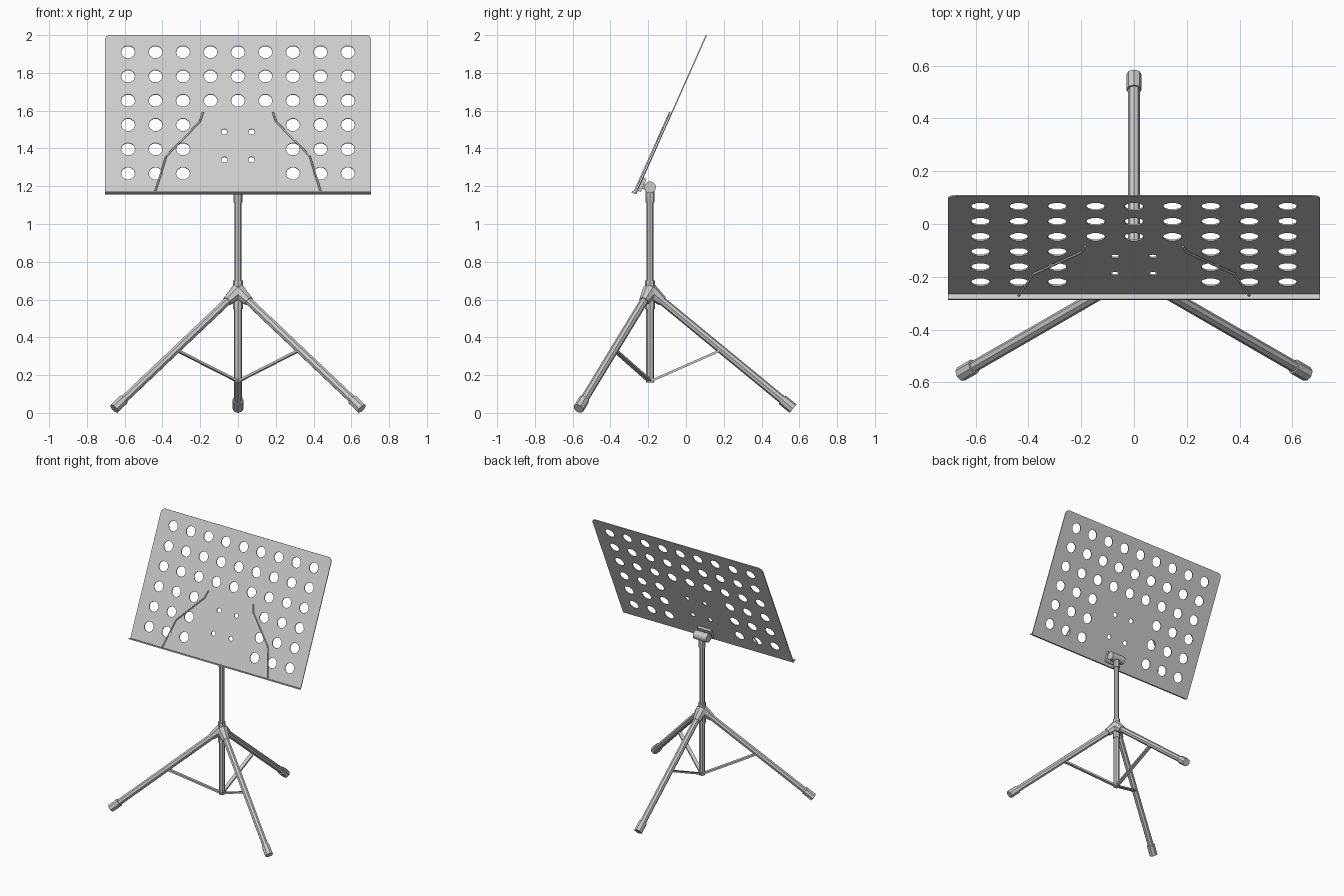
import bpy
from math import sin, cos, pi, radians
from mathutils import Vector, Matrix

if "Cube" in bpy.data.objects:
    bpy.data.objects.remove(bpy.data.objects["Cube"])

PY = -0.19                                   # y of the centre pole
TILT = radians(24)
DESK = Matrix.Translation((0, -0.265, 1.162)) @ Matrix.Rotation(pi / 2 - TILT, 4, 'X')


def tube(name, a, b, r1, r2=None, sides=8):
    a, b = Vector(a), Vector(b)
    d = b - a
    bpy.ops.mesh.primitive_cone_add(vertices=sides, radius1=r1, radius2=r1 if r2 is None else r2,
                                    depth=d.length, location=(a + b) / 2,
                                    rotation=d.to_track_quat('Z', 'Y').to_euler())
    ob = bpy.context.object
    ob.name = name
    return ob


def box(name, size, matrix):
    bpy.ops.mesh.primitive_cube_add(size=1)
    ob = bpy.context.object
    ob.name = name
    ob.matrix_world = matrix @ Matrix.Diagonal((*size, 1))
    return ob


def curve_mesh(name, loops, matrix, cyclic, **settings):
    cu = bpy.data.curves.new(name, 'CURVE')
    for k, v in settings.items():
        setattr(cu, k, v)
    for pts in loops:
        sp = cu.splines.new('POLY')
        sp.points.add(len(pts) - 1)
        for p, co in zip(sp.points, pts):
            p.co = (*co, 1)
        sp.use_cyclic_u = cyclic
    ob = bpy.data.objects.new(name, cu)
    bpy.context.collection.objects.link(ob)
    ob.matrix_world = matrix
    bpy.ops.object.select_all(action='DESELECT')
    ob.select_set(True)
    bpy.context.view_layer.objects.active = ob
    bpy.ops.object.convert(target='MESH')
    return bpy.context.object


def ring(x, v, r, n):
    return [(x + r * cos(2 * pi * i / n), v + r * sin(2 * pi * i / n), 0) for i in range(n)]


def up(z):
    return (z - 1.162) / cos(TILT)           # height to distance along the desk


# desk: rounded top corners and punched holes
W, H, R = 0.705, up(2.0), 0.03
outline = [(-W, 0, 0), (W, 0, 0)]
for cx, start in ((W - R, 0), (-W + R, pi / 2)):
    for i in range(5):
        t = start + i * pi / 8
        outline.append((cx + R * cos(t), H - R + R * sin(t), 0))
loops = [outline]
for row in range(6):
    for col in range(-4, 5):
        if row < 3 and abs(col) < 2:
            continue
        loops.append(ring(col * 0.1455, up(1.267 + row * 0.1286), 0.037, 10))
for x in (-0.072, 0.072):
    for z in (1.34, 1.487):
        loops.append(ring(x, up(z), 0.017, 8))
curve_mesh("desk_panel", loops, DESK, True, dimensions='2D', fill_mode='BOTH', extrude=0.003)

# ledge along the bottom of the desk
box("desk_ledge", (2 * W, 0.008, 0.026), DESK @ Matrix.Translation((0, 0, 0.01)))

# bent wire page holders
for s, side in ((-1, "left"), (1, "right")):
    path = [(s * x, up(z), 0.011) for x, z in
            ((0.437, 1.17), (0.38, 1.355), (0.202, 1.537), (0.185, 1.587))]
    curve_mesh("page_holder_" + side, [path], DESK, False, dimensions='3D',
               bevel_depth=0.005, bevel_resolution=1, use_fill_caps=True)

# tilt joint behind the desk
box("desk_bracket", (0.11, 0.075, 0.018), DESK @ Matrix.Translation((0, 0.055, -0.011)))
box("joint_arm", (0.05, 0.03, 0.06), DESK @ Matrix.Translation((0, 0.05, -0.04)))
tube("tilt_knob", (-0.055, PY, 1.195), (0.055, PY, 1.195), 0.031, sides=12)

# centre pole and collars
tube("lower_pole", (0, PY, 0.16), (0, PY, 0.62), 0.021)
tube("upper_pole", (0, PY, 0.6), (0, PY, 1.19), 0.019)
tube("top_collar", (0, PY, 1.115), (0, PY, 1.19), 0.024)
tube("hub_collar", (0, PY, 0.55), (0, PY, 0.7), 0.026)

# three legs with sleeve, foot cap and strap brace
for i in range(3):
    ang = pi / 2 + i * 2 * pi / 3
    out = Vector((cos(ang), sin(ang), 0))

    def at(r, z):
        return Vector((0, PY, z)) + out * r
    top, end = at(0, 0.645), at(0.757, 0.0225)
    d = (end - top).normalized()
    tube(f"leg_{i}", top, end - d * 0.01, 0.022)
    tube(f"leg_sleeve_{i}", top, top + d * 0.085, 0.042, 0.027)
    tube(f"foot_cap_{i}", end - d * 0.075, end, 0.029)
    a, b = at(0, 0.167), at(0.37, 0.33)
    xax = (b - a).normalized()
    yax = Vector((0, 0, 1)).cross(out)
    m = Matrix((xax, yax, xax.cross(yax))).transposed().to_4x4()
    m.translation = (a + b) / 2
    box(f"brace_{i}", ((b - a).length, 0.026, 0.012), m)
